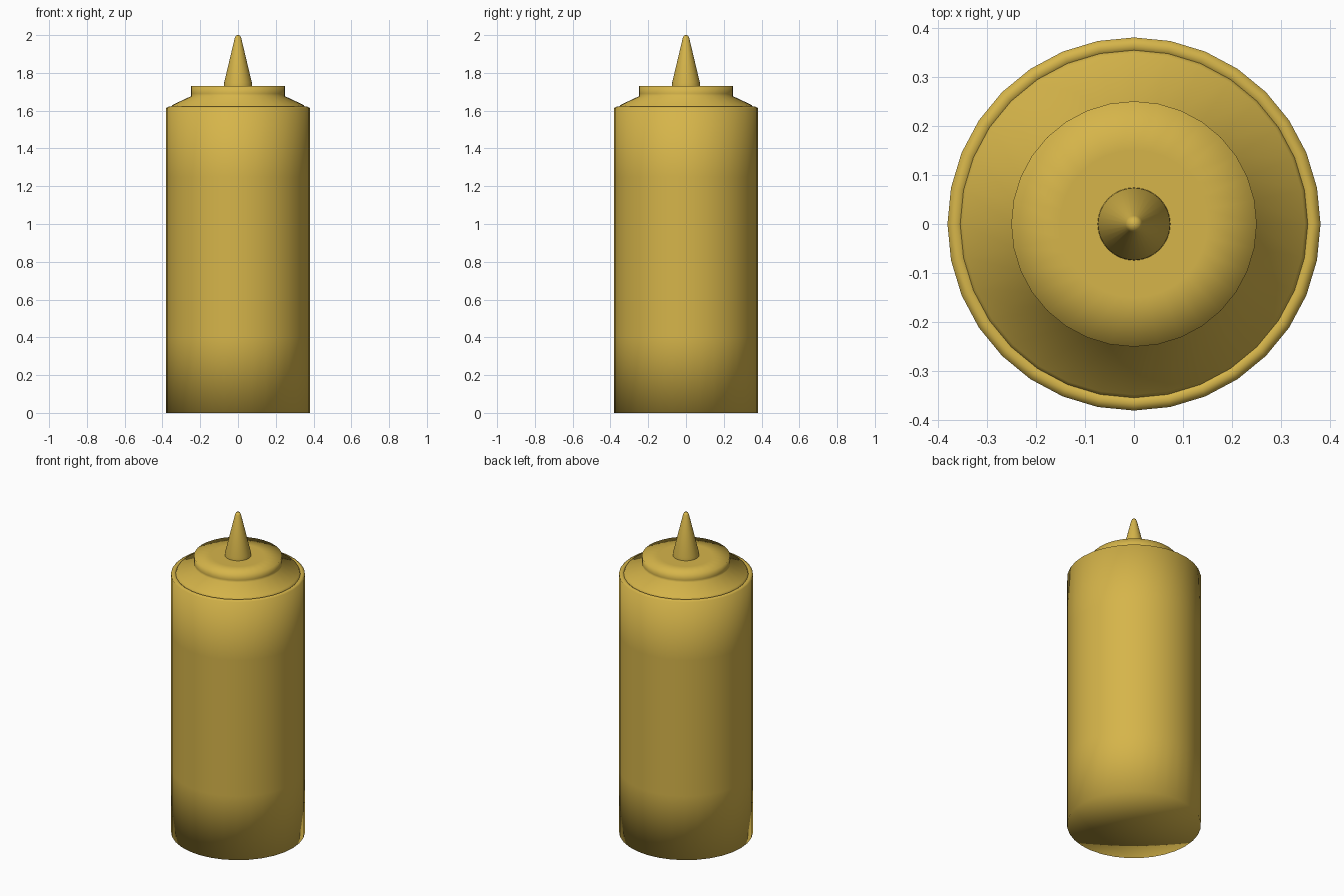
import bpy, bmesh, math

if "Cube" in bpy.data.objects:
    bpy.data.objects.remove(bpy.data.objects["Cube"])

SIDES = 32

# One flat mustard colour
mat = bpy.data.materials.new("mustard_yellow")
mat.diffuse_color = (0.67, 0.46, 0.068, 1.0)
mat.use_nodes = True
mat.node_tree.nodes["Principled BSDF"].inputs["Base Color"].default_value = mat.diffuse_color


def lathe(name, profile):
    """Spin a (radius, height) profile about z; radius 0 closes to a point."""
    bm = bmesh.new()
    rings = []
    for r, z in profile:
        n = 1 if r == 0 else SIDES
        rings.append([bm.verts.new((r * math.cos(2 * math.pi * i / SIDES),
                                    r * math.sin(2 * math.pi * i / SIDES), z))
                      for i in range(n)])
    for a, b in zip(rings, rings[1:]):
        for i in range(SIDES):
            j = (i + 1) % SIDES
            if len(a) == 1:
                bm.faces.new((a[0], b[j], b[i]))
            elif len(b) == 1:
                bm.faces.new((a[i], a[j], b[0]))
            else:
                bm.faces.new((a[i], a[j], b[j], b[i]))
    for f in bm.faces:
        f.smooth = True
    mesh = bpy.data.meshes.new(name)
    bm.to_mesh(mesh)
    bm.free()
    mesh.materials.append(mat)
    obj = bpy.data.objects.new(name, mesh)
    bpy.context.collection.objects.link(obj)
    return obj


# Bottle body with a small rolled lip at the top
lathe("bottle_body", [(0, 0), (0.38, 0), (0.38, 0.4), (0.38, 1.25),
                      (0.38, 1.615), (0.363, 1.623), (0.354, 1.617)])

# Sloped shoulder and screw cap
lathe("cap", [(0.354, 1.617), (0.348, 1.63), (0.25, 1.676), (0.25, 1.69),
              (0.25, 1.73), (0.15, 1.73), (0, 1.73)])

# Pointed nozzle with a rounded tip
lathe("nozzle", [(0.074, 1.73), (0.073, 1.75), (0.017, 1.985),
                 (0.011, 1.998), (0, 2.0)])
